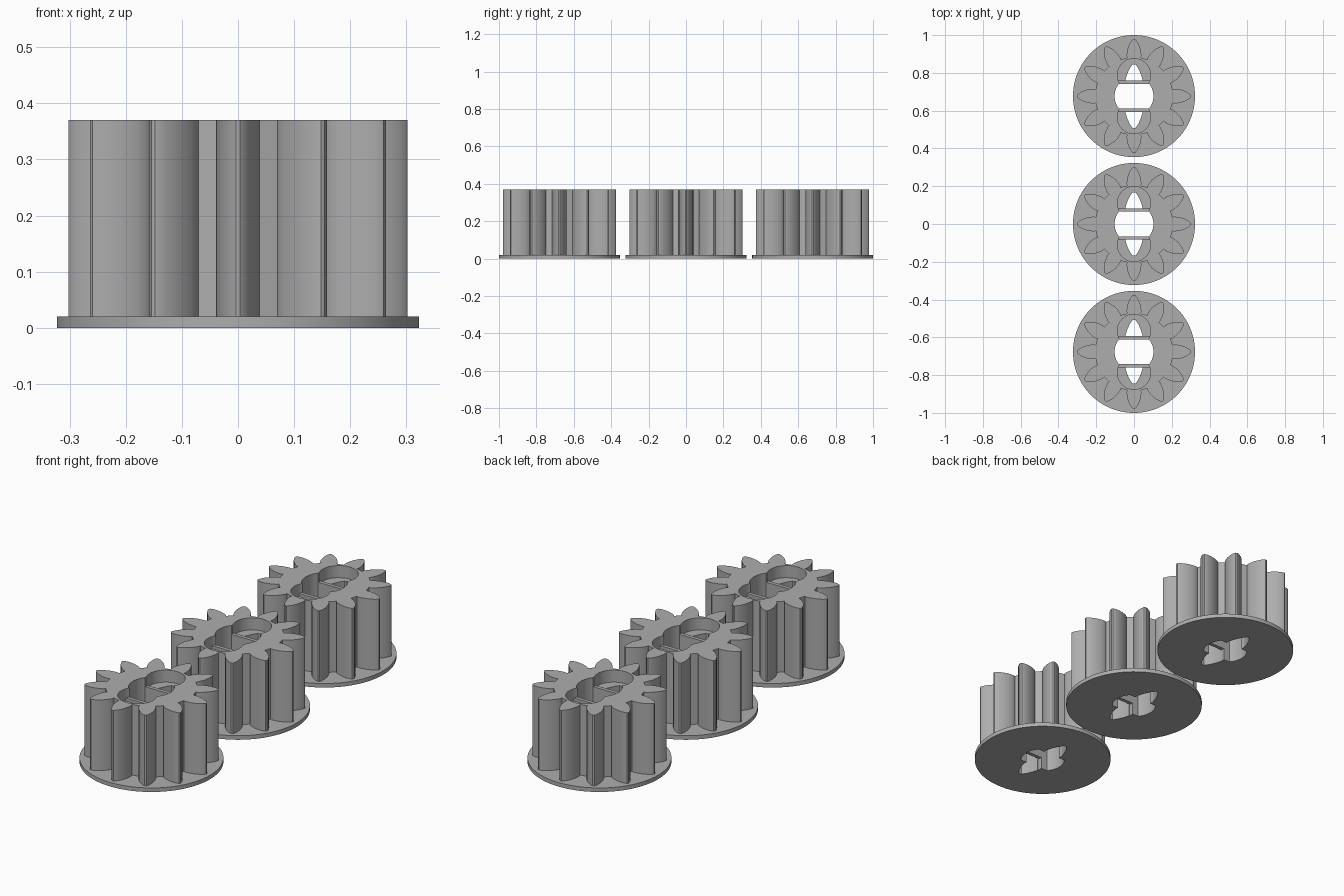
import bpy, bmesh, math

if "Cube" in bpy.data.objects:
    bpy.data.objects.remove(bpy.data.objects["Cube"])

TEETH, PITCH = 12, 0.677
FLANGE_TOP, GEAR_TOP = 0.02, 0.37

grey = bpy.data.materials.new("plain grey")
grey.use_nodes = True
colour = (0.42, 0.42, 0.42, 1)
grey.diffuse_color = colour
grey.node_tree.nodes["Principled BSDF"].inputs["Base Color"].default_value = colour


def prism(name, outline, z0, z1):
    """Extrude a counter-clockwise outline between two heights."""
    bm = bmesh.new()
    face = bm.faces.new([bm.verts.new((x, y, z0)) for x, y in outline])
    top = bmesh.ops.extrude_face_region(bm, geom=[face])["geom"]
    bmesh.ops.translate(bm, vec=(0, 0, z1 - z0),
                        verts=[v for v in top if isinstance(v, bmesh.types.BMVert)])
    bmesh.ops.recalc_face_normals(bm, faces=bm.faces)
    mesh = bpy.data.meshes.new(name)
    bm.to_mesh(mesh)
    bm.free()
    mesh.materials.append(grey)
    ob = bpy.data.objects.new(name, mesh)
    bpy.context.collection.objects.link(ob)
    return ob


def circle(r, n, cy=0):
    return [(r * math.cos(math.tau * i / n), cy + r * math.sin(math.tau * i / n))
            for i in range(n)]


def gear_outline():
    # half tooth as (radius, half width), root to tip
    half = [(0.203, 0.036), (0.212, 0.039), (0.23, 0.038), (0.25, 0.034),
            (0.27, 0.027), (0.288, 0.017), (0.298, 0.009), (0.302, 0.004)]
    tooth = [(r, -w) for r, w in half] + [(r, w) for r, w in reversed(half)]
    pts = []
    for i in range(TEETH):
        a = math.tau * i / TEETH
        c, s = math.cos(a), math.sin(a)
        pts += [(r * c - w * s, r * s + w * c) for r, w in tooth]
    return pts


# Solid parts
flange = prism("flange", circle(0.323, 96), 0, FLANGE_TOP)
gear = prism("gear", gear_outline(), FLANGE_TOP, GEAR_TOP)

# Cutters: flat-sided bore, round pockets, tapered slots, and the gap under each bar
half_angle = math.asin(0.065 / 0.103)
arc = [half_angle * (i / 8 - 1) for i in range(17)]
bore = [(0.103 * math.cos(a + k), 0.103 * math.sin(a + k))
        for k in (0, math.pi) for a in arc]
cutters = [prism("bore_cutter", bore, -0.1, 0.5)]
slot = [(0.046, 0.083), (0.037, 0.115), (0.022, 0.148), (0.008, 0.168)]
slot += [(-x, y) for x, y in reversed(slot)]
for side in (1, -1):
    pocket = circle(0.088, 48, 0.111 * side)
    cutters.append(prism("pocket_cutter", pocket, 0.31, 0.5))
    cutters.append(prism("slot_cutter", [(x * side, y * side) for x, y in slot], -0.1, 0.4))
    gap = [(-0.046, 0.05), (0.046, 0.05), (0.046, 0.09), (-0.046, 0.09)]
    cutters.append(prism("gap_cutter", [(x * side, y * side) for x, y in gap], -0.1, 0.06))

for ob in (flange, gear):
    for cutter in cutters:
        mod = ob.modifiers.new("cut", "BOOLEAN")
        mod.object, mod.operation, mod.solver = cutter, "DIFFERENCE", "EXACT"
    bpy.context.view_layer.update()
    cut = bpy.data.meshes.new_from_object(ob.evaluated_get(bpy.context.evaluated_depsgraph_get()))
    ob.modifiers.clear()
    ob.data = cut
for cutter in cutters:
    bpy.data.objects.remove(cutter)

# Low bars between the bore and each slot, standing just above the pocket floor
bar_parts = []
for side in (1, -1):
    bar = [(-0.076, 0.065), (0.076, 0.065), (0.083, 0.083), (-0.083, 0.083)]
    bar_parts.append(prism("bar", [(x * side, y * side) for x, y in bar], 0.3, 0.325))

# Smooth walls, then repeat the assembly in a row
parts = [flange, gear] + bar_parts
for ob in (flange, gear):
    bpy.ops.object.select_all(action="DESELECT")
    ob.select_set(True)
    bpy.context.view_layer.objects.active = ob
    bpy.ops.object.shade_smooth_by_angle(angle=math.radians(28))
for ob in parts:
    for y in (-PITCH, PITCH):
        twin = ob.copy()
        twin.location.y = y
        bpy.context.collection.objects.link(twin)
